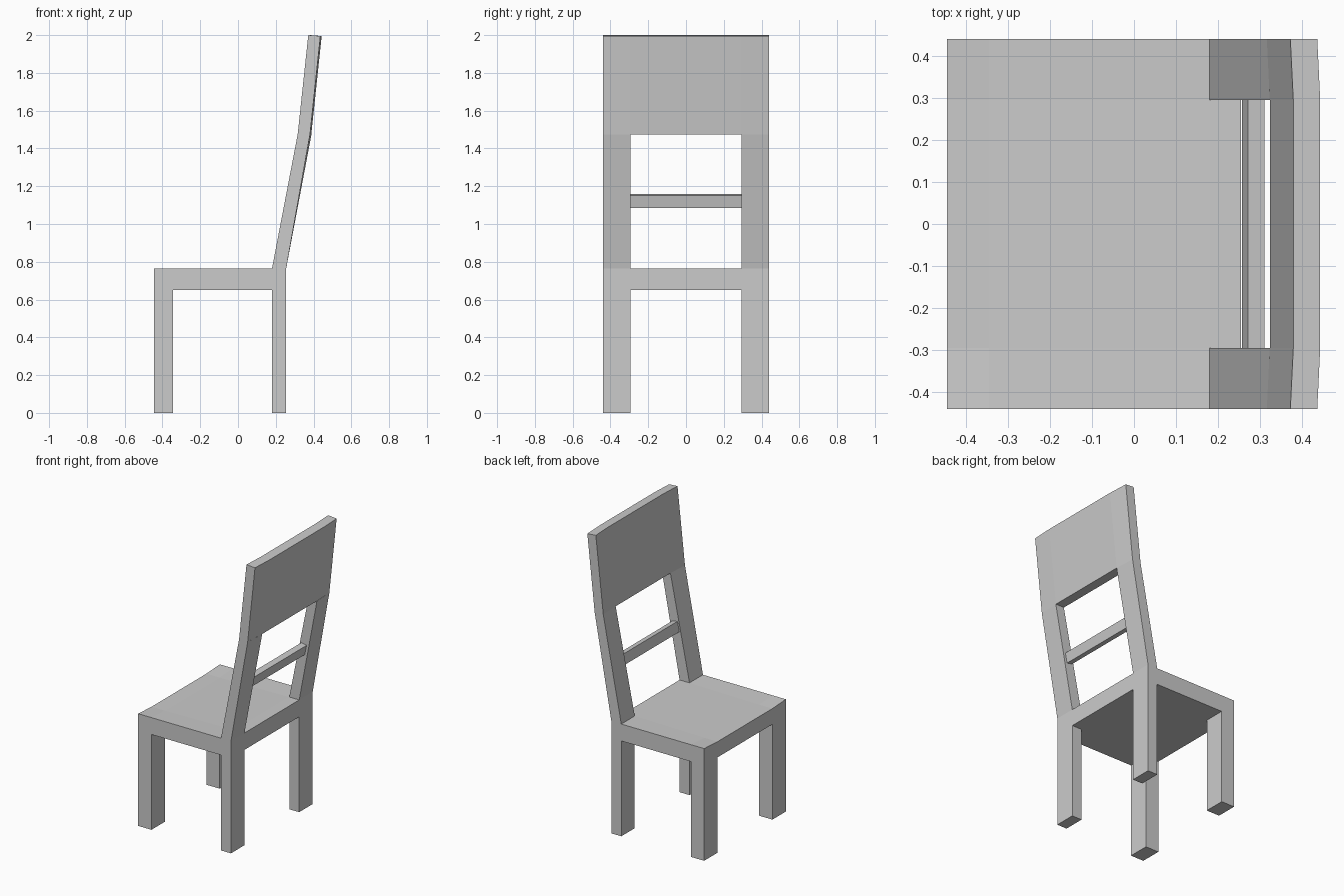
import bpy, bmesh

if "Cube" in bpy.data.objects:
    bpy.data.objects.remove(bpy.data.objects["Cube"])

OUT, INN = 0.44, 0.295      # outer and inner y of legs and posts
SEAT_Z0, SEAT_Z1 = 0.65, 0.765


def loft(name, sections, mirror=False):
    """Skin equal-length (x, z) profiles placed at successive y positions."""
    bm = bmesh.new()
    rings = [[bm.verts.new((x, y, z)) for x, z in prof] for y, prof in sections]
    n = len(rings[0])
    for a, b in zip(rings, rings[1:]):
        for i in range(n):
            j = (i + 1) % n
            bm.faces.new((a[i], a[j], b[j], b[i]))
    bm.faces.new(rings[0])
    bm.faces.new(rings[-1][::-1])
    bmesh.ops.recalc_face_normals(bm, faces=bm.faces[:])
    mesh = bpy.data.meshes.new(name)
    bm.to_mesh(mesh)
    bm.free()
    obj = bpy.data.objects.new(name, mesh)
    bpy.context.collection.objects.link(obj)
    if mirror:
        mod = obj.modifiers.new("mirror", 'MIRROR')
        mod.use_axis = (False, True, False)
        mod.use_mirror_merge = False
    return obj


def rect(x0, x1, z0, z1):
    return [(x0, z0), (x1, z0), (x1, z1), (x0, z1)]


# Legs, mirrored left to right
for name, x0, x1 in (("front_leg", -0.445, -0.345), ("back_leg", 0.18, 0.255)):
    leg = rect(x0, x1, 0, SEAT_Z0)
    loft(name, [(INN, leg), (OUT, leg)], mirror=True)


# Seat slab, very slightly dished towards the front
def seat_profile(dip):
    return [(-0.445, SEAT_Z0), (0.255, SEAT_Z0), (0.255, SEAT_Z1), (0.18, SEAT_Z1),
            (-0.345, SEAT_Z1 - dip), (-0.445, SEAT_Z1 - dip)]


loft("seat", [(y, seat_profile(d)) for y, d in
              ((-OUT, 0), (-INN, 0.008), (INN, 0.008), (OUT, 0))])


# Leaning back posts; the inner side bows backwards with height
def post_profile(bow):
    return [(0.18, SEAT_Z1), (0.255, SEAT_Z1), (0.381 + bow, 1.475), (0.316 + bow, 1.475)]


loft("back_post", [(INN, post_profile(0.008)), (OUT, post_profile(0))], mirror=True)


# Wide upper back panel with the same bow
def panel_profile(bow):
    return [(0.316 + bow, 1.475), (0.381 + bow, 1.475), (0.436 + bow, 1.995), (0.372 + bow, 2.0)]


loft("back_panel", [(y, panel_profile(b)) for y, b in
                    ((-OUT, 0), (-INN, 0.007), (INN, 0.007), (OUT, 0))])

# Thin tilted rail between the posts
rail = [(0.257, 1.092), (0.297, 1.085), (0.311, 1.152), (0.271, 1.16)]
loft("back_rail", [(-INN, rail), (INN, rail)])
